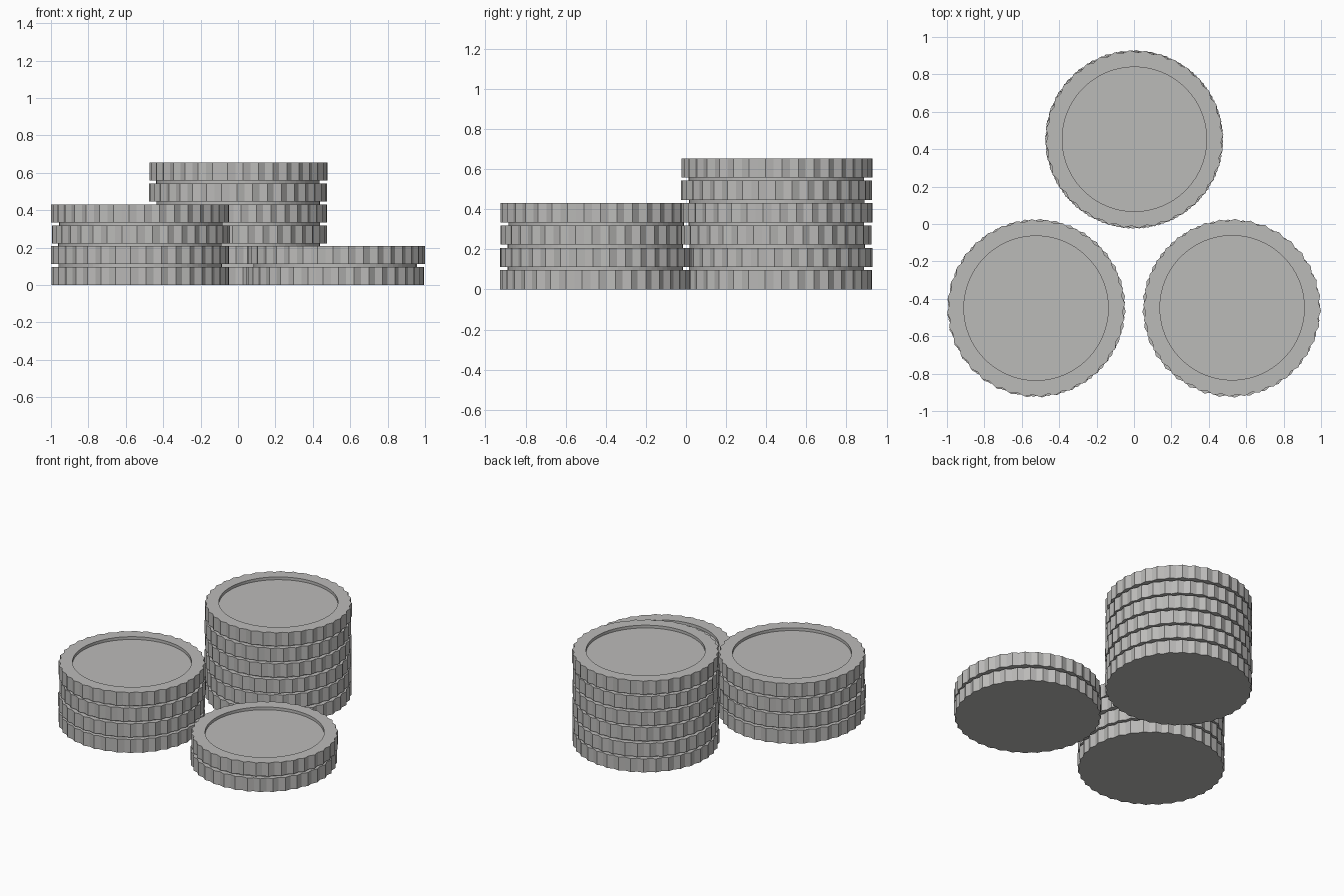
import bpy, bmesh, math, random

if "Cube" in bpy.data.objects:
    bpy.data.objects.remove(bpy.data.objects["Cube"])

random.seed(4)
BUMPS = 36            # ridges around each coin edge
R_OUT, R_IN = 0.476, 0.463
R_FACE = 0.386        # sunken face
R_GAP = 0.437         # spacer between coins
H, GAP, DEPTH = 0.096, 0.0155, 0.02

metal = bpy.data.materials.new("coin grey")
metal.diffuse_color = (0.50, 0.495, 0.485, 1)
metal.use_nodes = True
metal.node_tree.nodes["Principled BSDF"].inputs["Base Color"].default_value = metal.diffuse_color


def make_object(name, rings, loc, turn=0.0):
    """Skin a list of (outer radius, valley radius, z) rings and cap both ends."""
    n = BUMPS * 2
    bm = bmesh.new()
    loops = []
    for ro, ri, z in rings:
        loop = []
        for i in range(n):
            a = 2 * math.pi * i / n
            r = ro if i % 2 == 0 else ri
            loop.append(bm.verts.new((r * math.cos(a), r * math.sin(a), z)))
        loops.append(loop)
    for lo, hi in zip(loops, loops[1:]):
        for i in range(n):
            j = (i + 1) % n
            bm.faces.new((lo[i], lo[j], hi[j], hi[i]))
    bm.faces.new(loops[0][::-1])
    bm.faces.new(loops[-1])
    mesh = bpy.data.meshes.new(name)
    bm.to_mesh(mesh)
    bm.free()
    mesh.materials.append(metal)
    ob = bpy.data.objects.new(name, mesh)
    ob.location = loc
    ob.rotation_euler.z = turn
    bpy.context.collection.objects.link(ob)


# Flat bottom, ridged edge, raised rim, sunken face
COIN = [(R_OUT, R_IN, 0), (R_OUT, R_IN, H),
        (R_FACE, R_FACE, H), (R_FACE, R_FACE, H - DEPTH)]
SPACER = [(R_GAP, R_GAP, -0.001), (R_GAP, R_GAP, GAP + 0.001)]

# Three stacks of different height
for stack, x, y, count in (("left", -0.522, -0.45, 4),
                           ("right", 0.522, -0.45, 2),
                           ("back", 0.0, 0.453, 6)):
    for k in range(count):
        z = k * (H + GAP)
        cx = x + random.uniform(-0.003, 0.003)
        cy = y + random.uniform(-0.003, 0.003)
        make_object(f"{stack}_coin_{k + 1}", COIN, (cx, cy, z),
                    random.uniform(0, 2 * math.pi / BUMPS))
        if k < count - 1:
            make_object(f"{stack}_spacer_{k + 1}", SPACER, (cx, cy, z + H))
